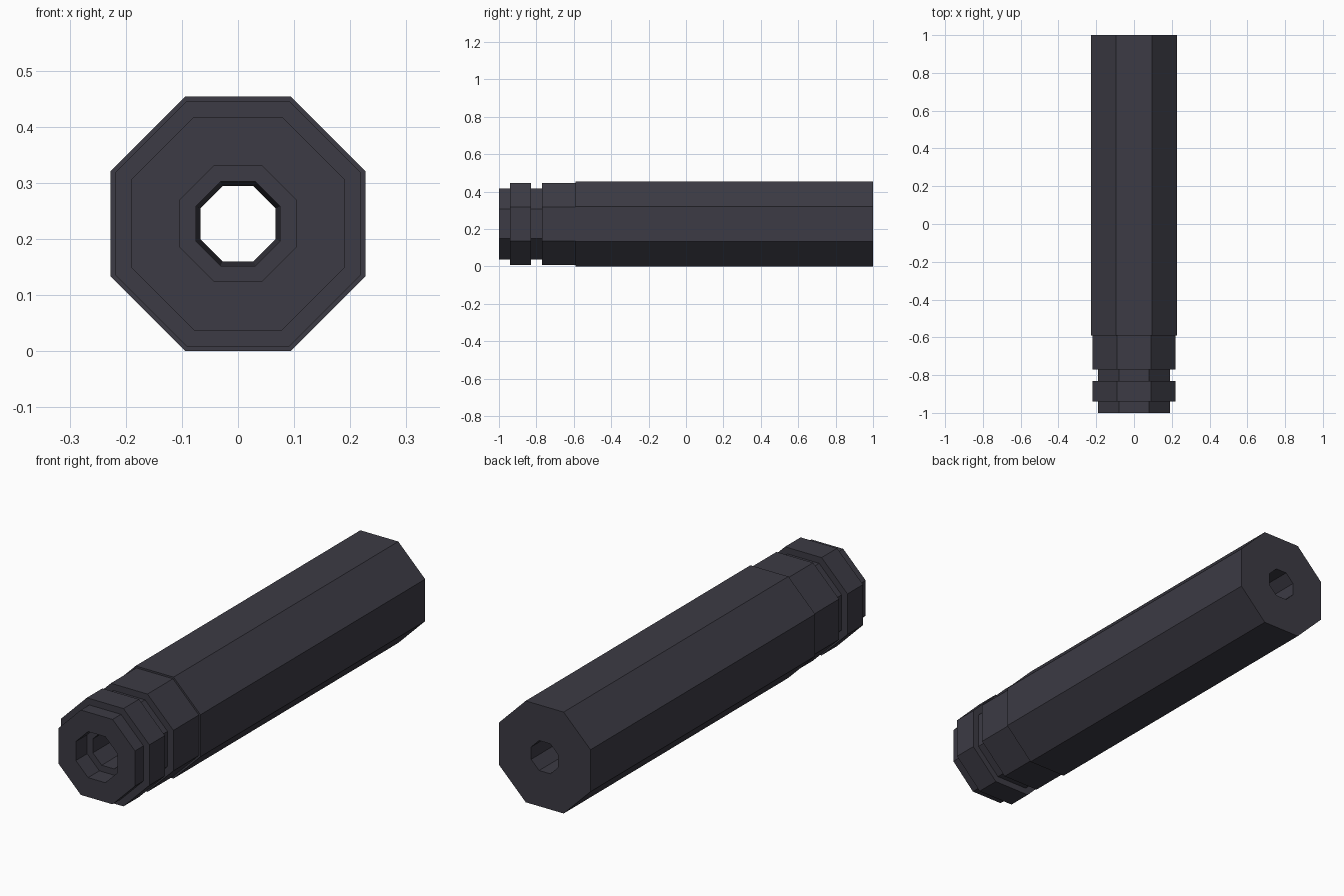
import bpy, bmesh, math

if "Cube" in bpy.data.objects:
    bpy.data.objects.remove(bpy.data.objects["Cube"])

SIDES = 8
CENTER_Z = 0.227

metal = bpy.data.materials.new("dark gunmetal")
metal.diffuse_color = (0.045, 0.043, 0.058, 1)
metal.use_nodes = True
metal.node_tree.nodes["Principled BSDF"].inputs["Base Color"].default_value = metal.diffuse_color


def lathe_octagon(name, profile):
    """Closed (y, apothem) profile swept around the y axis in eight flat sides."""
    bm = bmesh.new()
    rings = []
    for y, apothem in profile:
        r = apothem / math.cos(math.pi / SIDES)
        ring = []
        for i in range(SIDES):
            a = (i + 0.5) * 2 * math.pi / SIDES
            ring.append(bm.verts.new((r * math.cos(a), y, CENTER_Z + r * math.sin(a))))
        rings.append(ring)
    for k in range(len(rings)):
        a, b = rings[k], rings[(k + 1) % len(rings)]
        for i in range(SIDES):
            j = (i + 1) % SIDES
            bm.faces.new((a[i], a[j], b[j], b[i]))
    bmesh.ops.recalc_face_normals(bm, faces=bm.faces)
    mesh = bpy.data.meshes.new(name)
    bm.to_mesh(mesh)
    bm.free()
    mesh.materials.append(metal)
    obj = bpy.data.objects.new(name, mesh)
    bpy.context.collection.objects.link(obj)
    return obj


# Tube: stepped collar at the front, long body, recessed muzzle and through bore
lathe_octagon("octagonal_tube", [
    (-1.00, 0.103), (-1.00, 0.190),
    (-0.94, 0.190), (-0.94, 0.219),      # front ring
    (-0.83, 0.219), (-0.83, 0.190),      # groove
    (-0.77, 0.190), (-0.77, 0.219),      # collar
    (-0.59, 0.219), (-0.59, 0.227),      # main body
    (1.00, 0.227), (1.00, 0.067),        # rear face
    (-0.92, 0.075), (-0.92, 0.103),      # tapering bore and front recess
])
